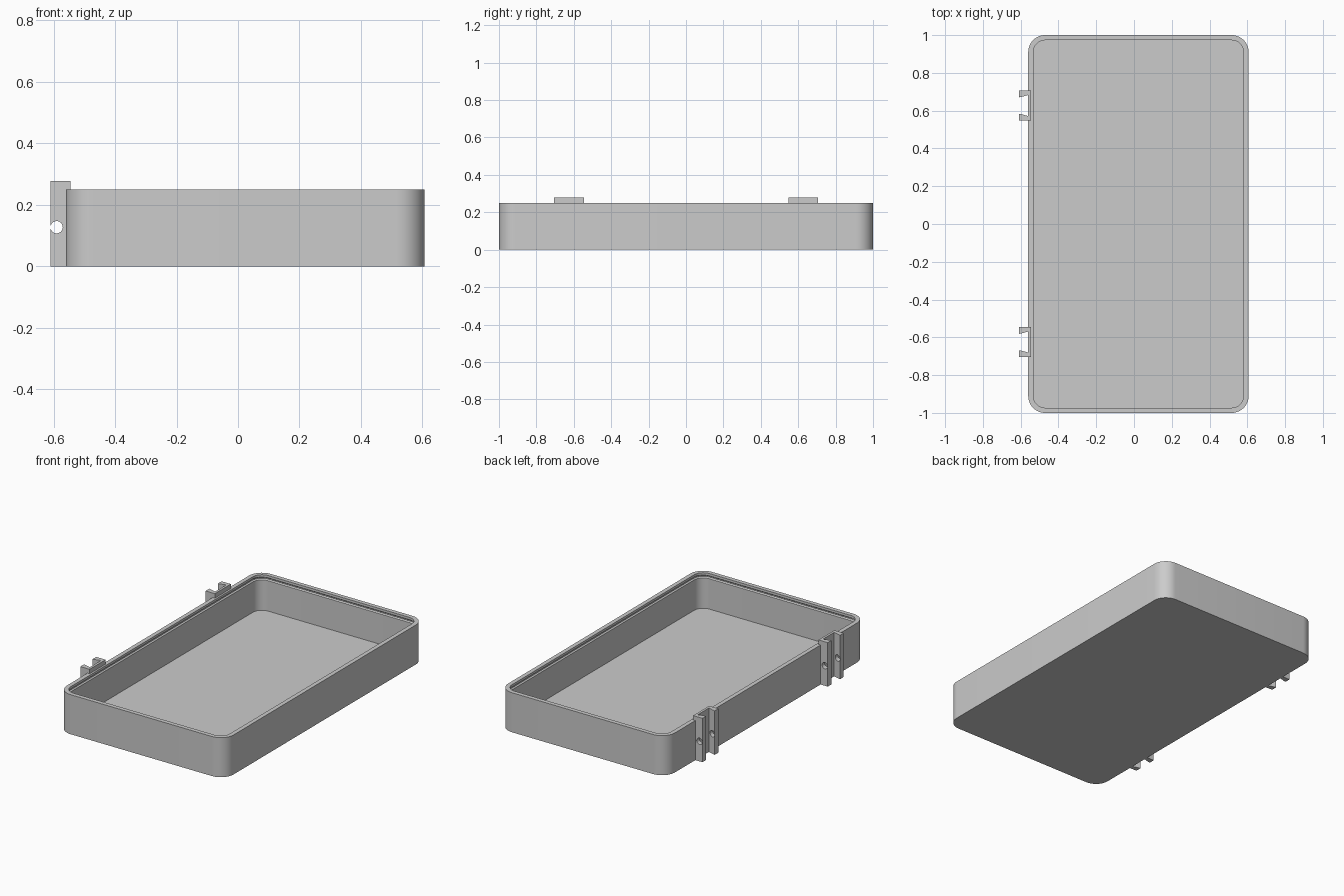
import bpy, bmesh, math

cube = bpy.data.objects.get("Cube")
if cube:
    bpy.data.objects.remove(cube, do_unlink=True)

GREY = (0.6, 0.6, 0.6, 1)
grey = bpy.data.materials.new("plain grey")
grey.use_nodes = True
grey.diffuse_color = GREY
grey.node_tree.nodes["Principled BSDF"].inputs["Base Color"].default_value = GREY

X0, X1, Y, H, R = -0.56, 0.607, 1.0, 0.25, 0.09
WALL, FLOOR = 0.027, 0.025


def make_object(name, bm):
    bmesh.ops.recalc_face_normals(bm, faces=bm.faces)
    mesh = bpy.data.meshes.new(name)
    bm.to_mesh(mesh)
    bm.free()
    mesh.materials.append(grey)
    obj = bpy.data.objects.new(name, mesh)
    bpy.context.collection.objects.link(obj)
    return obj


def activate(obj):
    bpy.ops.object.select_all(action='DESELECT')
    obj.select_set(True)
    bpy.context.view_layer.objects.active = obj


def rounded_ring(bm, inset, z, steps=12):
    """Rounded rectangle of vertices, inset from the outer wall."""
    r = R - inset
    cx, hx, hy = (X0 + X1) / 2, (X1 - X0) / 2 - R, Y - R
    ring = []
    for quarter, (sx, sy) in enumerate([(1, 1), (-1, 1), (-1, -1), (1, -1)]):
        for i in range(steps + 1):
            a = (quarter + i / steps) * math.pi / 2
            ring.append(bm.verts.new((cx + sx * hx + r * math.cos(a),
                                      sy * hy + r * math.sin(a), z)))
    return ring


# Open tray: rings run up the outside, over the rim and down past a snap groove
bm = bmesh.new()
section = [(0, 0), (0, H), (WALL, H), (WALL, 0.235), (WALL - 0.008, 0.229),
           (WALL - 0.008, 0.223), (WALL, 0.217), (WALL, FLOOR)]
rings = [rounded_ring(bm, inset, z) for inset, z in section]
for low, high in zip(rings, rings[1:]):
    for i in range(len(low)):
        j = (i + 1) % len(low)
        bm.faces.new((low[i], low[j], high[j], high[i]))
bm.faces.new(rings[0])
bm.faces.new(rings[-1])
tray = make_object("tray", bm)
activate(tray)
bpy.ops.object.shade_smooth_by_angle(angle=math.radians(30))


# Hinge brackets: a back plate with two tapered prongs, drilled for a pin
def hinge_bracket(name, y):
    half = [(-0.545, 0.08), (-0.61, 0.08), (-0.61, 0.043),
            (-0.59, 0.047), (-0.57, 0.053), (-0.56, 0.056)]
    outline = half + [(x, -v) for x, v in reversed(half)]
    bm = bmesh.new()
    base = bm.faces.new([bm.verts.new((x, y + v, 0)) for x, v in outline])
    top = bmesh.ops.extrude_face_region(bm, geom=[base])["geom"]
    bmesh.ops.translate(bm, vec=(0, 0, 0.278),
                        verts=[g for g in top if isinstance(g, bmesh.types.BMVert)])
    bracket = make_object(name, bm)

    bpy.ops.mesh.primitive_cylinder_add(vertices=24, radius=0.02, depth=0.3,
                                        location=(-0.59, y, 0.127),
                                        rotation=(math.pi / 2, 0, 0))
    drill = bpy.context.object
    drill.hide_render = True
    drill.data.materials.append(grey)
    activate(bracket)
    cut = bracket.modifiers.new("pin hole", 'BOOLEAN')
    cut.operation = 'DIFFERENCE'
    cut.solver = 'EXACT'
    cut.object = drill
    bpy.ops.object.modifier_apply(modifier=cut.name)
    bpy.data.objects.remove(drill, do_unlink=True)
    bpy.ops.object.shade_smooth_by_angle(angle=math.radians(30))


for name, y in (("front_hinge_bracket", -0.625), ("back_hinge_bracket", 0.627)):
    hinge_bracket(name, y)
